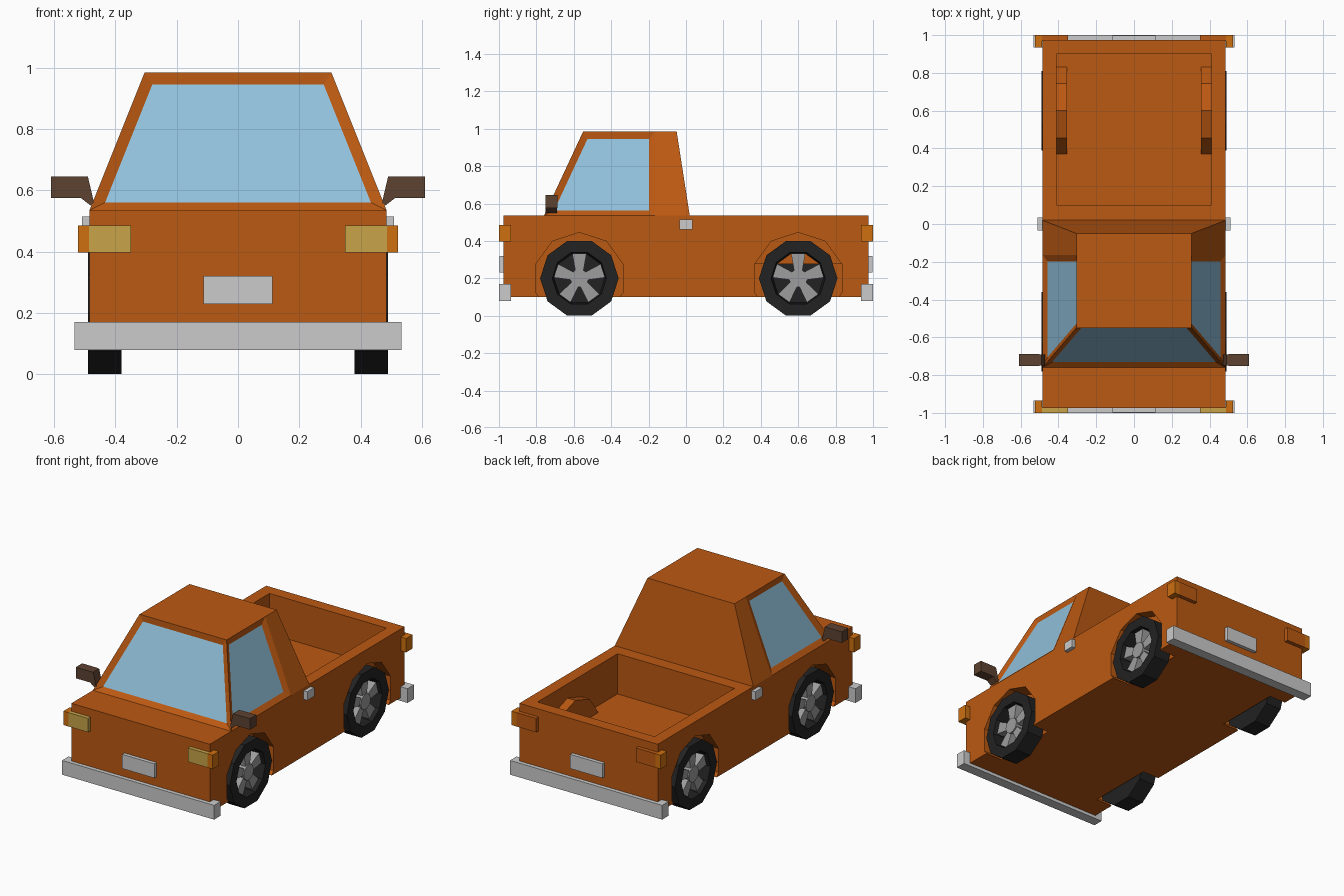
import bpy, bmesh, math
from mathutils import Vector, Matrix

if "Cube" in bpy.data.objects:
    bpy.data.objects.remove(bpy.data.objects["Cube"])


def material(name, r, g, b):
    m = bpy.data.materials.new(name)
    m.use_nodes = True
    m.diffuse_color = (r, g, b, 1)
    m.node_tree.nodes["Principled BSDF"].inputs["Base Color"].default_value = (r, g, b, 1)
    return m


PAINT = material("orange paint", 0.5, 0.1, 0.006)
GLASS = material("blue glass", 0.28, 0.53, 0.7)
CHROME = material("light grey metal", 0.6, 0.6, 0.6)
RIM = material("wheel grey", 0.34, 0.34, 0.34)
RUBBER = material("black rubber", 0.016, 0.016, 0.016)
MIRROR = material("dark brown plastic", 0.11, 0.054, 0.03)
AMBER = material("amber lamp", 0.62, 0.16, 0.005)
YELLOW = material("yellow headlight", 0.58, 0.37, 0.065)


def finish(name, bm, *mats):
    bmesh.ops.recalc_face_normals(bm, faces=bm.faces)
    mesh = bpy.data.meshes.new(name)
    bm.to_mesh(mesh)
    bm.free()
    for m in mats:
        mesh.materials.append(m)
    obj = bpy.data.objects.new(name, mesh)
    bpy.context.collection.objects.link(obj)
    return obj


def box(name, x, y, z, mat):
    bm = bmesh.new()
    bmesh.ops.create_cube(bm, size=1)
    for v in bm.verts:
        v.co = [r[0] if c < 0 else r[1] for c, r in zip(v.co, (x, y, z))]
    return finish(name, bm, mat)


def add_prism(bm, outline, x0, x1):
    """Extrude a (y, z) outline along x."""
    face = bm.faces.new([bm.verts.new((x0, y, z)) for y, z in outline])
    ext = bmesh.ops.extrude_face_region(bm, geom=[face])["geom"]
    bmesh.ops.translate(bm, vec=(x1 - x0, 0, 0),
                        verts=[g for g in ext if isinstance(g, bmesh.types.BMVert)])


def prism(name, outline, x0, x1, mat):
    bm = bmesh.new()
    add_prism(bm, outline, x0, x1)
    return finish(name, bm, mat)


def ring(cy, cz, r, start, count=10, n=10):
    angles = [start + i * math.tau / n for i in range(count)]
    return [(cy + r * math.cos(a), cz + r * math.sin(a)) for a in angles]


def carve(target, cutter):
    mod = target.modifiers.new("cut", "BOOLEAN")
    mod.operation, mod.solver, mod.object = "DIFFERENCE", "EXACT", cutter
    bpy.context.view_layer.objects.active = target
    bpy.ops.object.modifier_apply(modifier=mod.name)
    bpy.data.objects.remove(cutter)


AXLES = {"front": -0.57, "rear": 0.6}
AXLE_Z = 0.2
SIDES = {"left": 1, "right": -1}

# Body with load bed and wheel wells
body = box("body", (-0.485, 0.485), (-0.975, 0.975), (0.1, 0.535), PAINT)
carve(body, box("bed_cutter", (-0.41, 0.41), (0.1, 0.9), (0.28, 0.7), PAINT))
for s in SIDES.values():
    for y in AXLES.values():
        carve(body, prism("well_cutter", ring(y, AXLE_Z, 0.245, math.pi / 2),
                          s * 0.37, s * 0.6, PAINT))

# Tapered cab with recessed glass
bm = bmesh.new()
bmesh.ops.create_cube(bm, size=1)
for v in bm.verts:
    top, back = v.co.z > 0, v.co.y > 0
    half = 0.305 if top else 0.485
    y = (-0.05 if back else -0.55) if top else (0.02 if back else -0.76)
    v.co = (math.copysign(half, v.co.x), y, 0.985 if top else 0.535)
bmesh.ops.delete(bm, geom=[f for f in bm.faces if f.normal.z < -0.9], context="FACES")
bmesh.ops.bisect_plane(bm, geom=bm.verts[:] + bm.edges[:] + bm.faces[:],
                       plane_co=(0, -0.163, 0), plane_no=(0, 1, 0))
bmesh.ops.recalc_face_normals(bm, faces=bm.faces)
bm.normal_update()
panes = [f for f in bm.faces if f.normal.y < -0.5
         or (abs(f.normal.x) > 0.5 and f.calc_center_median().y < -0.2)]
bmesh.ops.inset_individual(bm, faces=panes, thickness=0.036, depth=-0.015,
                           use_even_offset=True)
for f in panes:
    f.material_index = 1
finish("cab", bm, PAINT, GLASS)

# Wheels: lathed tyre, hub and five flared spokes
TYRE = [(0.38, 0), (0.38, 0.21), (0.49, 0.21), (0.49, 0.145), (0.4, 0.135), (0.4, 0)]
SPOKE = [(-0.02, 0.03), (0.02, 0.03), (0.038, 0.132), (-0.038, 0.132)]


def wheel(name, s, y):
    bm = bmesh.new()
    verts = [bm.verts.new((s * x, y + r, AXLE_Z)) for x, r in TYRE]
    edges = [bm.edges.new(p) for p in zip(verts, verts[1:])]
    bmesh.ops.spin(bm, geom=verts + edges, cent=(0, y, AXLE_Z), axis=(1, 0, 0),
                   angle=math.tau, steps=10)
    bmesh.ops.remove_doubles(bm, verts=bm.verts, dist=0.0005)
    finish(name + "_tyre", bm, RUBBER)
    bm = bmesh.new()
    add_prism(bm, ring(y, AXLE_Z, 0.05, 0), s * 0.395, s * 0.475)
    for i in range(5):
        turn = Matrix.Rotation(i * math.tau / 5, 3, "X")
        pts = [turn @ Vector((0, a, b)) for a, b in SPOKE]
        add_prism(bm, [(y + p.y, AXLE_Z + p.z) for p in pts], s * 0.395, s * 0.467)
    finish(name + "_rim", bm, RIM)


for side, s in SIDES.items():
    def span(a, b):
        return sorted((s * a, s * b))

    for end, y in AXLES.items():
        wheel(f"{end}_{side}_wheel", s, y)

    # Wheel arch hump inside the bed
    prism(f"{side}_bed_arch", ring(AXLES["rear"], AXLE_Z, 0.245, math.pi / 10, count=5),
          s * 0.355, s * 0.411, PAINT)

    # Door handle
    box(f"{side}_handle", span(0.48, 0.51), (-0.035, 0.035), (0.46, 0.515), CHROME)

    # Mirror and its slanted arm
    box(f"{side}_mirror", span(0.5, 0.61), (-0.752, -0.688), (0.575, 0.645), MIRROR)
    bm = bmesh.new()
    arm = [(0.47, 0.56), (0.48, 0.55), (0.515, 0.577), (0.502, 0.645), (0.49, 0.645)]
    face = bm.faces.new([bm.verts.new((s * x, -0.75, z)) for x, z in arm])
    ext = bmesh.ops.extrude_face_region(bm, geom=[face])["geom"]
    bmesh.ops.translate(bm, vec=(0, 0.06, 0),
                        verts=[g for g in ext if isinstance(g, bmesh.types.BMVert)])
    finish(f"{side}_mirror_arm", bm, MIRROR)

    # Lamps with wrap-around corner markers
    for end, d, lens in (("front", -1, YELLOW), ("rear", 1, PAINT)):
        box(f"{end}_{side}_lamp", span(0.35, 0.486), sorted((d * 0.97, d)),
            (0.397, 0.485), lens)
        box(f"{end}_{side}_marker", span(0.486, 0.523), sorted((d * 0.935, d)),
            (0.397, 0.485), AMBER)

# Bumpers and blank number plates
for end, d in (("front", -1), ("rear", 1)):
    box(f"{end}_bumper", (-0.533, 0.533), sorted((d * 0.935, d)), (0.08, 0.17), CHROME)
    box(f"{end}_plate", (-0.113, 0.113), sorted((d * 0.97, d * 0.998)), (0.23, 0.32), CHROME)
